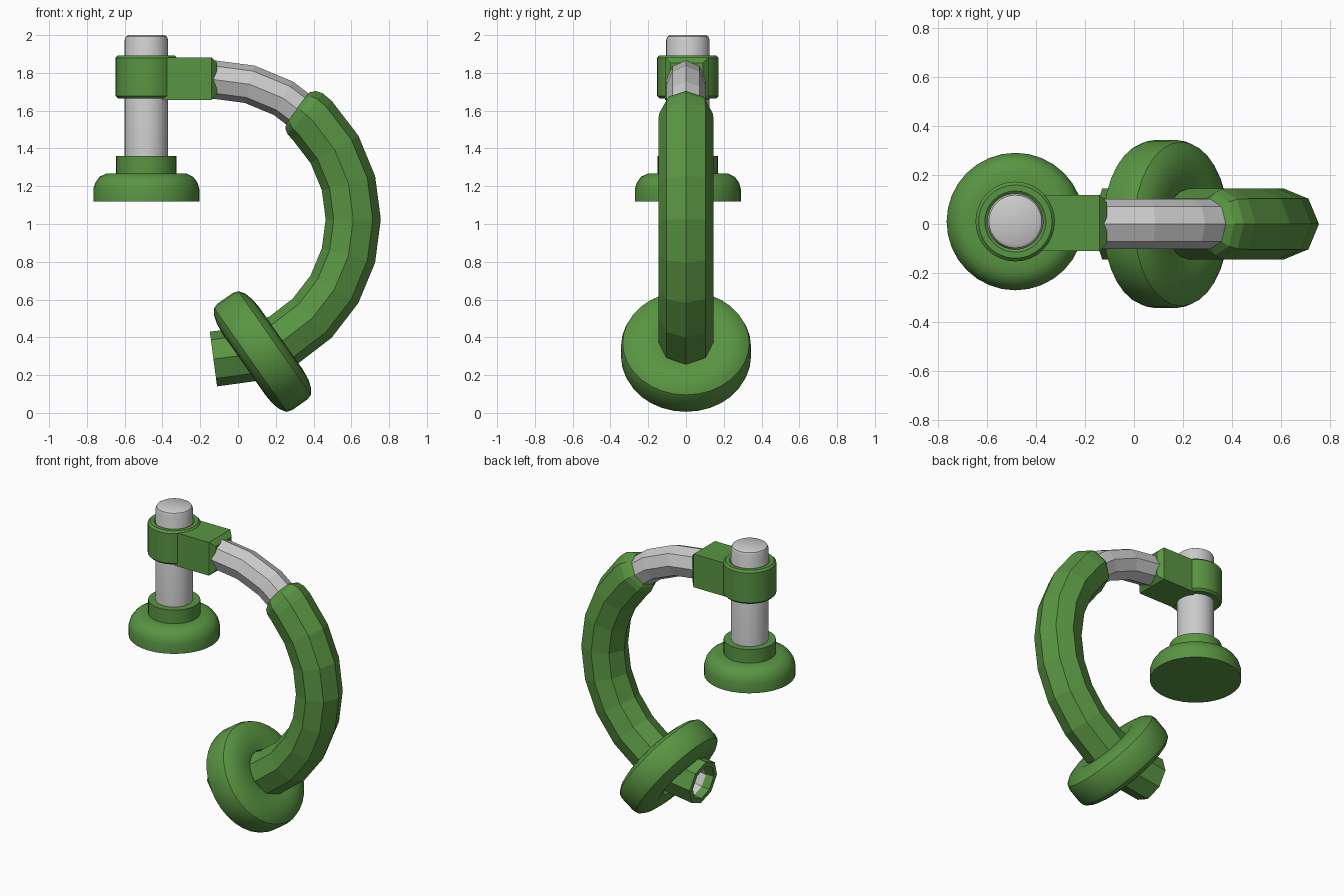
import bpy, bmesh
from math import radians, cos, sin, pi
from mathutils import Vector

if "Cube" in bpy.data.objects:
    bpy.data.objects.remove(bpy.data.objects["Cube"])

green = bpy.data.materials.new("green")
green.diffuse_color = (0.10, 0.30, 0.055, 1)
green.use_nodes = True
green.node_tree.nodes["Principled BSDF"].inputs["Base Color"].default_value = green.diffuse_color


def skin(name, rings, mat=None, smooth=None):
    """Join equal-length closed rings of points into one surface."""
    bm = bmesh.new()
    rows = [[bm.verts.new(p) for p in ring] for ring in rings]
    n = len(rows[0])
    for a, b in zip(rows, rows[1:]):
        for i in range(n):
            j = (i + 1) % n
            bm.faces.new((a[i], a[j], b[j], b[i]))
    bmesh.ops.remove_doubles(bm, verts=bm.verts, dist=1e-5)
    bmesh.ops.recalc_face_normals(bm, faces=bm.faces)
    return finish(name, bm, mat, smooth)


def finish(name, bm, mat=None, smooth=None):
    me = bpy.data.meshes.new(name)
    bm.to_mesh(me)
    bm.free()
    ob = bpy.data.objects.new(name, me)
    bpy.context.collection.objects.link(ob)
    if mat:
        me.materials.append(mat)
    if smooth:
        bpy.ops.object.select_all(action='DESELECT')
        ob.select_set(True)
        bpy.context.view_layer.objects.active = ob
        bpy.ops.object.shade_smooth_by_angle(angle=radians(smooth))
    return ob


def lathe(name, profile, mat=None, n=32, at=(0, 0, 0)):
    """Revolve (radius, height) points about z."""
    rings = [[(r * cos(2 * pi * i / n), r * sin(2 * pi * i / n), z)
              for i in range(n)] for r, z in profile]
    ob = skin(name, rings, mat, 35)
    ob.location = at
    return ob


def arc_tube(name, stations, mat=None, n=8):
    """Octagonal tube along the big arc: (arc angle, ring tilt angle, radius)."""
    rings = []
    for a, f, r in stations:
        a, f = radians(a), radians(f)
        c = Vector((-0.13 + 0.74 * cos(a), 0, 1.025 + 0.74 * sin(a)))
        out = Vector((cos(f), 0, sin(f)))
        rings.append([c + r * (out * cos(2 * pi * i / n) +
                               Vector((0, sin(2 * pi * i / n), 0)))
                      for i in range(n)])
    return skin(name, rings, mat)


PX, PY = -0.485, 0.01

# Upright post
lathe("post", [(0, 1.14), (0.115, 1.14), (0.115, 1.975), (0.108, 1.992),
               (0.095, 2.0), (0, 2.0)], at=(PX, PY, 0))

# Foot with collar
lathe("post_foot", [(0, 1.12), (0.281, 1.12), (0.281, 1.185), (0.27, 1.22),
                    (0.248, 1.25), (0.21, 1.268), (0.16, 1.268),
                    (0.16, 1.36), (0.115, 1.36)], green, at=(PX, PY, 0))

# Clamp ring around the post
lathe("clamp_ring", [(0.115, 1.665), (0.15, 1.665), (0.163, 1.678),
                     (0.163, 1.88), (0.15, 1.893), (0.125, 1.893),
                     (0.115, 1.885)], green, at=(PX, PY, 0))

# Clamp block with chamfered edges
bm = bmesh.new()
bmesh.ops.create_cube(bm, size=1)
bmesh.ops.scale(bm, vec=(0.29, 0.23, 0.225), verts=bm.verts)
bmesh.ops.translate(bm, vec=(-0.255, 0.004, 1.77), verts=bm.verts)
end_edges = [e for e in bm.edges if all(v.co.x > -0.2 for v in e.verts)]
bmesh.ops.bevel(bm, geom=end_edges, offset=0.03, segments=1,
                affect='EDGES', profile=0.5)
finish("clamp_block", bm, green)

# Bare inner tube along the whole arc
arc_tube("inner_tube", [(-86, -82.5, 0.1)] +
         [(a, a, 0.102) for a in range(-75, 91, 15)] + [(94, 94, 0.102)])

# Thick grip sleeve, open below and rounded at the top
arc_tube("grip_sleeve",
         [(-82, -82, 0.106), (-90, -82.5, 0.112), (-90, -82.5, 0.146)] +
         [(a, a, 0.146) for a in range(-75, 46, 15)] +
         [(49, 49, 0.143), (51.5, 51.5, 0.128), (53, 53, 0.1)], green)

# Tilted guard disc
half = [(0.14, 0.105), (0.2, 0.12), (0.26, 0.114), (0.305, 0.1), (0.335, 0.078),
        (0.344, 0.05)]
disc = lathe("guard_disc", half + [(r, -z) for r, z in reversed(half)] + half[:1],
             green, at=(0.13, 0, 0.325))
disc.rotation_euler = (0, radians(55), 0)
